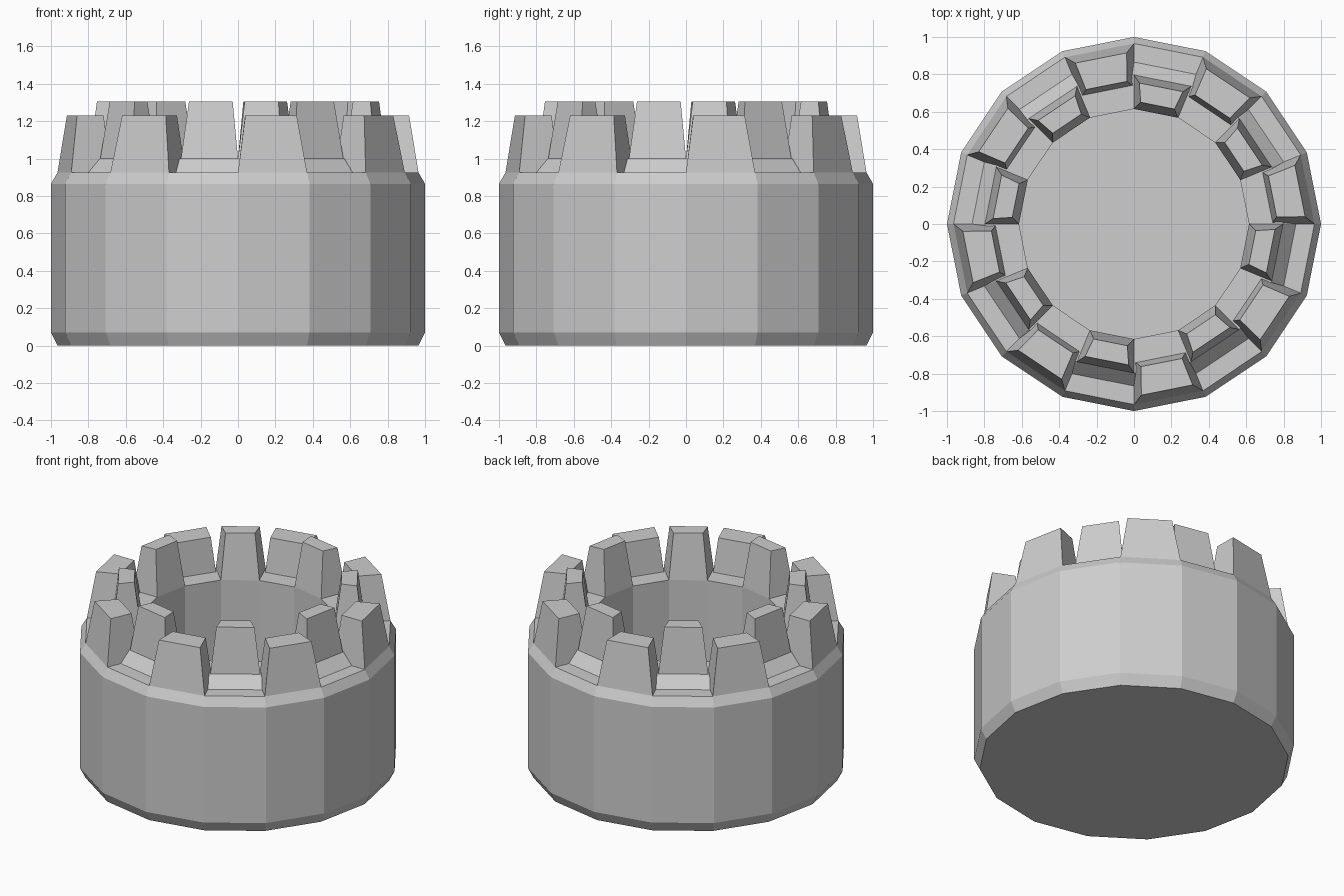
import bpy, bmesh, math
from mathutils import Vector, Matrix

SIDES = 16
STEP = 2 * math.pi / SIDES

if "Cube" in bpy.data.objects:
    bpy.data.objects.remove(bpy.data.objects["Cube"])

# Single stone grey
grey = bpy.data.materials.new("stone_grey")
grey.use_nodes = True
colour = (0.61, 0.61, 0.61, 1)
grey.diffuse_color = colour
grey.node_tree.nodes["Principled BSDF"].inputs["Base Color"].default_value = colour


def finish(bm, name):
    bmesh.ops.recalc_face_normals(bm, faces=bm.faces)
    mesh = bpy.data.meshes.new(name)
    bm.to_mesh(mesh)
    bm.free()
    mesh.materials.append(grey)
    obj = bpy.data.objects.new(name, mesh)
    bpy.context.collection.objects.link(obj)
    return obj


def lathe(name, profile):
    """Closed, faceted solid from (radius, height) points, capped at both ends."""
    bm = bmesh.new()
    rings = [[bm.verts.new((r * math.cos(i * STEP), r * math.sin(i * STEP), z))
              for i in range(SIDES)] for r, z in profile]
    for low, high in zip(rings, rings[1:]):
        for i in range(SIDES):
            j = (i + 1) % SIDES
            bm.faces.new((low[i], low[j], high[j], high[i]))
    bm.faces.new(rings[0])
    bm.faces.new(rings[-1])
    return finish(bm, name)


def tooth(name, base, top, z0, z1, segment):
    """Tapered block; base and top are (distance, half width) for inner and outer edge."""
    bm = bmesh.new()
    turn = Matrix.Rotation((segment + 0.5) * STEP, 3, 'Z')
    loops = []
    for ((d0, w0), (d1, w1)), z in ((base, z0), (top, z1)):
        corners = ((d0, -w0), (d1, -w1), (d1, w1), (d0, w0))
        loops.append([bm.verts.new(turn @ Vector((x, y, z))) for x, y in corners])
    low, high = loops
    for i in range(4):
        j = (i + 1) % 4
        bm.faces.new((low[i], low[j], high[j], high[i]))
    bm.faces.new(high)
    bm.faces.new(low[::-1])
    return finish(bm, name)


def wedge(radius):
    """Distance and half width of one side of the ring at a corner radius."""
    return radius * math.cos(STEP / 2), radius * math.sin(STEP / 2)


# Hollow drum with bevelled rims and a raised inner ledge
lathe("tower_body", [
    (0.965, 0), (1, 0.07), (1, 0.865), (0.965, 0.925), (0.866, 0.925),
    (0.797, 1.0), (0.615, 1.0), (0.615, 0.12)])

# Alternating outer and inner battlements
for k in range(0, SIDES, 2):
    tooth(f"outer_battlement_{k // 2 + 1}", (wedge(0.734), wedge(0.965)),
          ((0.755, 0.112), (0.905, 0.14)), 0.925, 1.23, k)
    tooth(f"inner_battlement_{k // 2 + 1}", (wedge(0.615), wedge(0.797)),
          ((0.645, 0.092), (0.745, 0.119)), 1.0, 1.305, k + 1)
